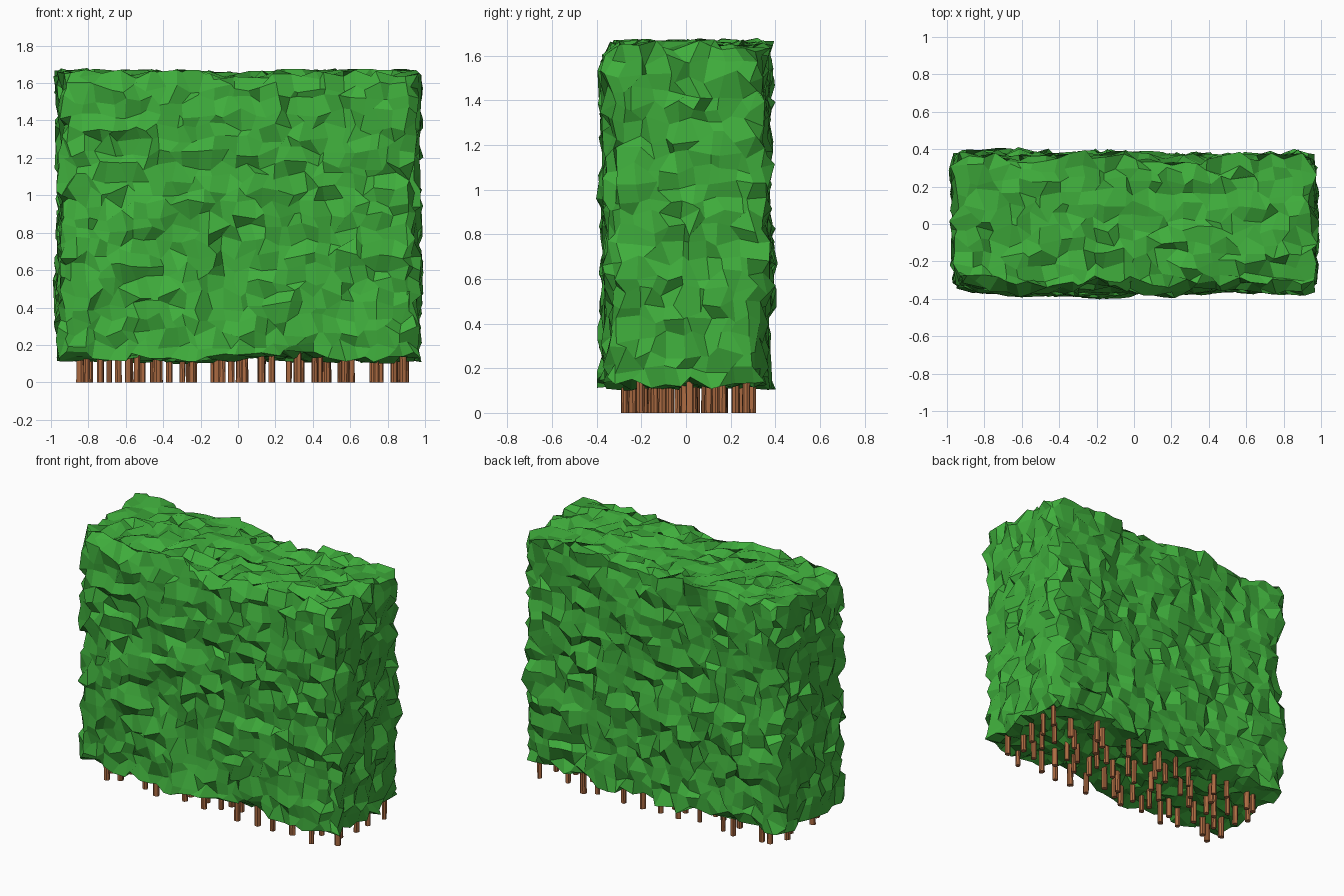
import bpy, bmesh, random, math
from mathutils import Vector, noise, Matrix

if "Cube" in bpy.data.objects:
    bpy.data.objects.remove(bpy.data.objects["Cube"])

random.seed(7)


def material(name, rgb):
    m = bpy.data.materials.new(name)
    m.diffuse_color = (*rgb, 1)
    m.use_nodes = True
    m.node_tree.nodes["Principled BSDF"].inputs["Base Color"].default_value = m.diffuse_color
    return m


def add_object(name, bm, mat):
    bmesh.ops.recalc_face_normals(bm, faces=bm.faces)
    me = bpy.data.meshes.new(name)
    bm.to_mesh(me)
    bm.free()
    me.materials.append(mat)
    ob = bpy.data.objects.new(name, me)
    bpy.context.collection.objects.link(ob)
    return ob


leaf_green = material("leaf_green", (0.05, 0.42, 0.045))
bark_brown = material("bark_brown", (0.42, 0.15, 0.055))

# Foliage block: a gridded box shell with ragged, flat-faced leaves
LO, HI = Vector((-0.955, -0.352, 0.135)), Vector((0.955, 0.357, 1.645))
CELLS = (28, 11, 22)
RADIUS = 0.07
bm = bmesh.new()
grid = {}


def corner(key):
    if key not in grid:
        p = Vector([LO[a] + (HI[a] - LO[a]) * key[a] / CELLS[a] for a in range(3)])
        # round off the four upright corners
        core = Vector((max(LO.x + RADIUS, min(HI.x - RADIUS, p.x)),
                       max(LO.y + RADIUS, min(HI.y - RADIUS, p.y)), p.z))
        off = p - core
        if off.length > RADIUS:
            p = core + off.normalized() * RADIUS
        jit = Vector([random.uniform(-0.032, 0.032) for _ in range(3)])
        # broad soft swelling of the walls under the leaf jitter
        for a in range(3):
            if key[a] in (0, CELLS[a]):
                out = 1 if key[a] else -1
                swell = noise.noise(p * 2.6 + Vector((3.1, 1.7, 5.2)))
                amount = 0.035 if a == 1 else 0.018
                jit[a] = random.uniform(-0.03, 0.03) + out * amount * swell
        # the front upper edge is trimmed slightly inward
        if key[1] == 0 and key[2] == CELLS[2]:
            jit.y += 0.04
        grid[key] = bm.verts.new(p + jit)
    return grid[key]


for axis in range(3):
    u, v = (axis + 1) % 3, (axis + 2) % 3
    for side in (0, CELLS[axis]):
        for i in range(CELLS[u]):
            for j in range(CELLS[v]):
                face = []
                for du, dv in ((0, 0), (1, 0), (1, 1), (0, 1)):
                    key = [0, 0, 0]
                    key[axis], key[u], key[v] = side, i + du, j + dv
                    face.append(corner(tuple(key)))
                bm.faces.new(face)
add_object("hedge_foliage", bm, leaf_green)

# Stems: loosely scattered rows of thin trunks under the foliage
bm = bmesh.new()
COLS, ROWS = 13, 5
for c in range(COLS):
    for r in range(ROWS):
        x = -0.83 + 1.69 * c / (COLS - 1) + random.uniform(-0.05, 0.05)
        y = -0.23 + 0.48 * r / (ROWS - 1) + random.uniform(-0.045, 0.045)
        rad, top = random.uniform(0.016, 0.02), 0.19
        made = bmesh.ops.create_cone(
            bm, cap_ends=True, segments=8, radius1=rad, radius2=rad * 0.95, depth=top,
            matrix=Matrix.Translation((x, y, top / 2)) @ Matrix.Rotation(random.uniform(0, math.pi), 4, 'Z'))
        for vert in made["verts"]:
            vert.co.x += random.uniform(-0.003, 0.003)
            vert.co.y += random.uniform(-0.003, 0.003)
add_object("hedge_stems", bm, bark_brown)
